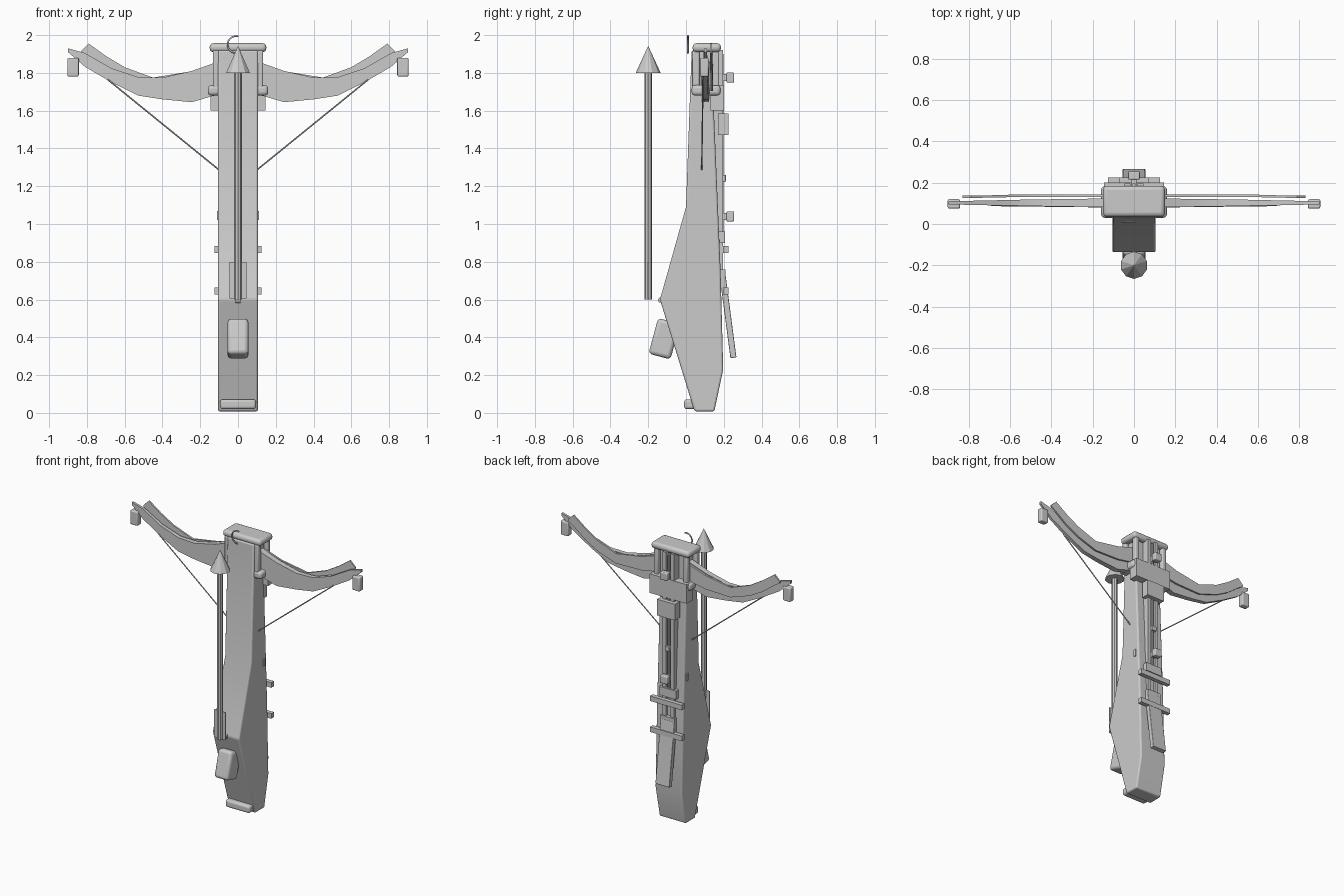
import bpy, bmesh, math
from mathutils import Vector

if "Cube" in bpy.data.objects:
    bpy.data.objects.remove(bpy.data.objects["Cube"])


def finish(ob, bevel=0, smooth=True):
    if bevel:
        m = ob.modifiers.new("bevel", 'BEVEL')
        m.width, m.segments, m.limit_method = bevel, 3, 'ANGLE'
    if smooth:
        bpy.ops.object.select_all(action='DESELECT')
        ob.select_set(True)
        bpy.context.view_layer.objects.active = ob
        bpy.ops.object.shade_smooth_by_angle(angle=math.radians(30))
    return ob


def new_object(name, bm):
    bmesh.ops.recalc_face_normals(bm, faces=bm.faces)
    me = bpy.data.meshes.new(name)
    bm.to_mesh(me)
    bm.free()
    ob = bpy.data.objects.new(name, me)
    bpy.context.collection.objects.link(ob)
    return ob


def box(name, x, y, z, bevel=0, tilt=0):
    """Box from (min, max) ranges, optionally tilted about x."""
    bm = bmesh.new()
    bmesh.ops.create_cube(bm, size=1)
    for v in bm.verts:
        v.co = Vector((v.co.x * (x[1] - x[0]), v.co.y * (y[1] - y[0]), v.co.z * (z[1] - z[0])))
    ob = new_object(name, bm)
    ob.location = (sum(x) / 2, sum(y) / 2, sum(z) / 2)
    ob.rotation_euler.x = math.radians(tilt)
    return finish(ob, bevel, bevel > 0)


def rod(name, a, b, r1, r2=None, sides=8):
    a, b = Vector(a), Vector(b)
    bm = bmesh.new()
    bmesh.ops.create_cone(bm, cap_ends=True, segments=sides, radius1=r1,
                          radius2=r1 if r2 is None else r2, depth=(b - a).length)
    ob = new_object(name, bm)
    ob.location = (a + b) / 2
    ob.rotation_euler = (b - a).to_track_quat('Z', 'Y').to_euler()
    return ob


def stock(profile, hw):
    bm = bmesh.new()
    f = bm.faces.new([bm.verts.new((-hw, y, z)) for y, z in profile])
    r = bmesh.ops.extrude_face_region(bm, geom=[f])
    for v in r['geom']:
        if isinstance(v, bmesh.types.BMVert):
            v.co.x = hw
    return finish(new_object("stock", bm), 0.01)


def limb(name, stations, side):
    """Loft of (x, low z, high z, front y, back y) sections."""
    bm = bmesh.new()
    rings = [[bm.verts.new((side * x, y, z)) for y, z in ((y0, z0), (y1, z0), (y1, z1), (y0, z1))]
             for x, z0, z1, y0, y1 in stations]
    for a, b in zip(rings, rings[1:]):
        for i in range(4):
            j = (i + 1) % 4
            bm.faces.new((a[i], a[j], b[j], b[i]))
    bm.faces.new(rings[0])
    bm.faces.new(rings[-1])
    return finish(new_object(name, bm))


# Stock body and its small front fittings
stock([(.045, .008), (.15, .008), (.197, .23), (.183, .75), (.145, 1.66), (.145, 1.92),
       (.03, 1.92), (0, 1.09), (-.138, .6)], .105)
box("butt_pad", (-.095, .095), (-.01, .06), (.02, .072), .014)
box("grip", (-.055, .055), (-.175, -.055), (.295, .49), .02, -15)
rod("stock_pin", (-.012, -.135, .597), (.012, -.135, .597), .014, sides=12)
box("side_pins", (-.112, .112), (.13, .148), (1.02, 1.07))

# Head frame
box("head_cap", (-.15, .15), (.035, .185), (1.91, 1.957), .02)
for s, side in ((-1, "left"), (1, "right")):
    box("head_foot_" + side, tuple(sorted((s * .09, s * .16))), (.03, .183), (1.68, 1.735), .018)
    for y, part in ((.035, "front"), (.14, "back")):
        box(f"head_post_{part}_{side}", tuple(sorted((s * .1, s * .133))), (y, y + .036), (1.72, 1.92), .008)

    # Bow limbs, tips and string
    limb("front_limb_" + side, [
        (.09, 1.69, 1.865, .08, .125), (.245, 1.645, 1.81, .083, .122), (.4, 1.66, 1.775, .085, .12),
        (.53, 1.68, 1.778, .088, .118), (.67, 1.75, 1.825, .09, .115), (.81, 1.832, 1.905, .093, .112),
        (.9, 1.91, 1.93, .095, .11)], s)
    limb("back_limb_" + side, [
        (.09, 1.74, 1.86, .13, .143), (.25, 1.71, 1.808, .13, .143), (.45, 1.705, 1.775, .13, .143),
        (.6, 1.755, 1.83, .13, .142), (.7, 1.81, 1.89, .128, .139), (.79, 1.878, 1.955, .126, .137),
        (.832, 1.905, 1.915, .126, .137)], s)
    box("limb_tip_" + side, tuple(sorted((s * .843, s * .903))), (.075, .12), (1.78, 1.88), .008)
    rod("string_" + side, (s * .69, .09, 1.765), (s * .08, .083, 1.27), .004, sides=6)

    # Rear rails
    box("rail_" + side, tuple(sorted((s * .018, s * .045))), (.135, .197), (.72, 1.92))

# Rear mechanism
box("rear_plate", (-.145, .145), (.13, .2), (1.6, 1.735))
box("rear_block", (-.07, .07), (.17, .225), (1.47, 1.585))
for z, part in ((1.775, "upper"), (1.04, "lower")):
    box("sight_" + part, (-.028, .028), (.215, .255), (z - .027, z + .027), .006)
    box("sight_stem_" + part, (-.012, .012), (.13, .22), (z - .018, z + .018))
rod("draw_rod", (0, .19, .9), (0, .19, 1.9), .009)
box("rod_stop", (-.018, .018), (.17, .212), (1.225, 1.26), .004)
box("rail_clamp", (-.065, .065), (.16, .207), (.9, .96))
for z, part in ((.865, "upper"), (.645, "lower")):
    box("cross_bar_" + part, (-.125, .125), (.195, .225), (z - .018, z + .018))
box("lever_mount", (-.055, .055), (.16, .208), (.66, .76))
box("lever", (-.055, .055), (.206, .238), (.29, .735), .004, 7.5)

# Bolt in front
rod("bolt_shaft", (0, -.2, .6), (0, -.2, 1.81), .02)
rod("bolt_head", (0, -.2, 1.8), (0, -.2, 1.943), .066, 0, sides=10)
box("bolt_fletching", (-.045, .045), (-.203, -.197), (.605, .8))

# Open hook above the head
cu = bpy.data.curves.new("hook", 'CURVE')
cu.dimensions = '3D'
cu.bevel_depth, cu.bevel_resolution = .005, 1
sp = cu.splines.new('POLY')
sp.points.add(14)
for i, p in enumerate(sp.points):
    a = math.radians(75 + 195 * i / 14)
    p.co = (-.01 + .045 * math.cos(a), .01, 1.95 + .045 * math.sin(a), 1)
hook = bpy.data.objects.new("hook", cu)
bpy.context.collection.objects.link(hook)
